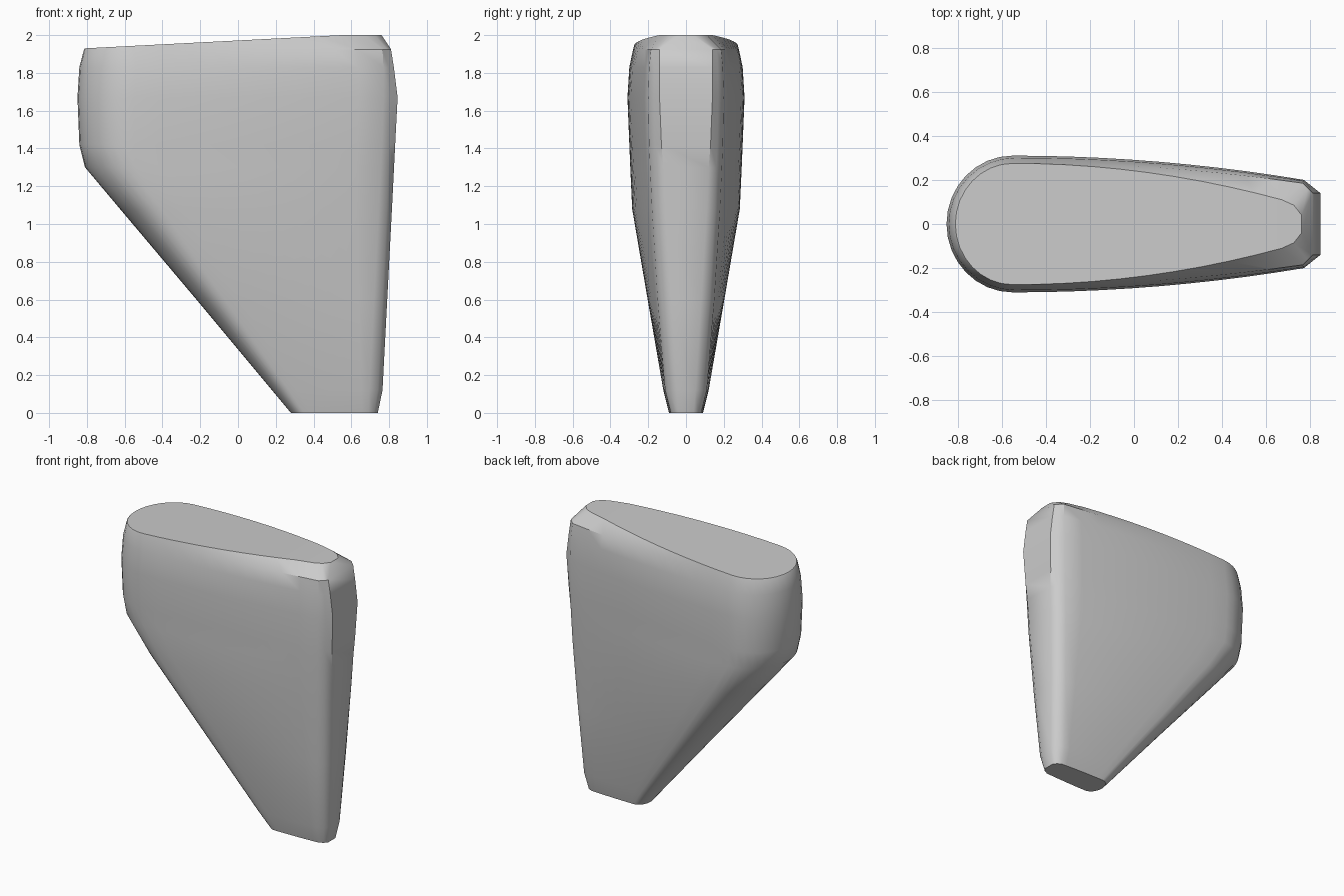
import bpy, bmesh, math

cube = bpy.data.objects.get("Cube")
if cube:
    bpy.data.objects.remove(cube, do_unlink=True)

grey = bpy.data.materials.new("plain grey")
grey.use_nodes = True
colour = (0.6, 0.6, 0.6, 1)
grey.diffuse_color = colour
grey.node_tree.nodes["Principled BSDF"].inputs["Base Color"].default_value = colour

NOSE, SIDE = 8, 10


def half_outline(xl, xr, nose, hw, corner, flat, inset, bulge):
    """One side of a section: round nose, curved flank, chamfered tail."""
    pts = []
    for i in range(NOSE + 1):
        a = math.pi / 2 * i / NOSE
        pts.append((xl + nose * (1 - math.cos(a)), hw * math.sin(a)))
    x0, x1 = xl + nose, xr - inset
    for i in range(1, SIDE + 1):
        s = i / SIDE
        pts.append((x0 + (x1 - x0) * s, hw - (hw - corner) * s * s))
    pts.append((xr - inset / 2 + bulge, (corner + flat) / 2 + bulge))
    pts.append((xr, flat))
    return pts


# Sections: z, then left x, right x, nose length, half width,
# tail corner, tail flat, corner inset, corner bulge
sections = [
    (0.00, 0.28, 0.74, 0.07, 0.09, 0.08, 0.04, 0.05, 0.005),
    (0.12, 0.18, 0.765, 0.09, 0.12, 0.11, 0.05, 0.07, 0.01),
    (0.60, -0.22, 0.79, 0.15, 0.203, 0.15, 0.08, 0.07, 0.01),
    (1.08, -0.625, 0.815, 0.22, 0.285, 0.18, 0.11, 0.07, 0.008),
    (1.30, -0.81, 0.826, 0.27, 0.295, 0.19, 0.12, 0.07, 0.005),
    (1.42, -0.84, 0.832, 0.29, 0.30, 0.195, 0.13, 0.07, 0.003),
    (1.67, -0.85, 0.845, 0.30, 0.31, 0.20, 0.14, 0.075, 0),
    (1.83, -0.84, 0.825, 0.30, 0.30, 0.195, 0.14, 0.055, 0),
    (1.925, -0.815, 0.81, 0.265, 0.28, 0.185, 0.14, 0.045, 0),
    (None, -0.81, 0.76, 0.26, 0.275, 0.11, 0.04, 0.09, 0.01),
]

# Lofted body; the last section is the sloping top rim
bm = bmesh.new()
rings = []
for z, *shape in sections:
    half = half_outline(*shape)
    loop = half + [(x, -y) for x, y in reversed(half[1:])]
    rings.append([bm.verts.new((x, y, z if z is not None else
                                1.93 + 0.07 * min(1, (x + 0.81) / 1.36)))
                  for x, y in loop])
n = len(rings[0])
for low, high in zip(rings, rings[1:]):
    for i in range(n):
        j = (i + 1) % n
        bm.faces.new((low[i], low[j], high[j], high[i]))

# Base and top, filled across the width
for ring in (rings[0], rings[-1]):
    bm.faces.new((ring[0], ring[1], ring[-1]))
    for i in range(1, n // 2):
        bm.faces.new((ring[i], ring[i + 1], ring[n - i - 1], ring[n - i]))
bmesh.ops.recalc_face_normals(bm, faces=bm.faces)

mesh = bpy.data.meshes.new("tapered_body")
bm.to_mesh(mesh)
bm.free()
mesh.materials.append(grey)
body = bpy.data.objects.new("tapered_body", mesh)
bpy.context.collection.objects.link(body)
bpy.context.view_layer.objects.active = body
body.select_set(True)
bpy.ops.object.shade_smooth_by_angle(angle=math.radians(35))
